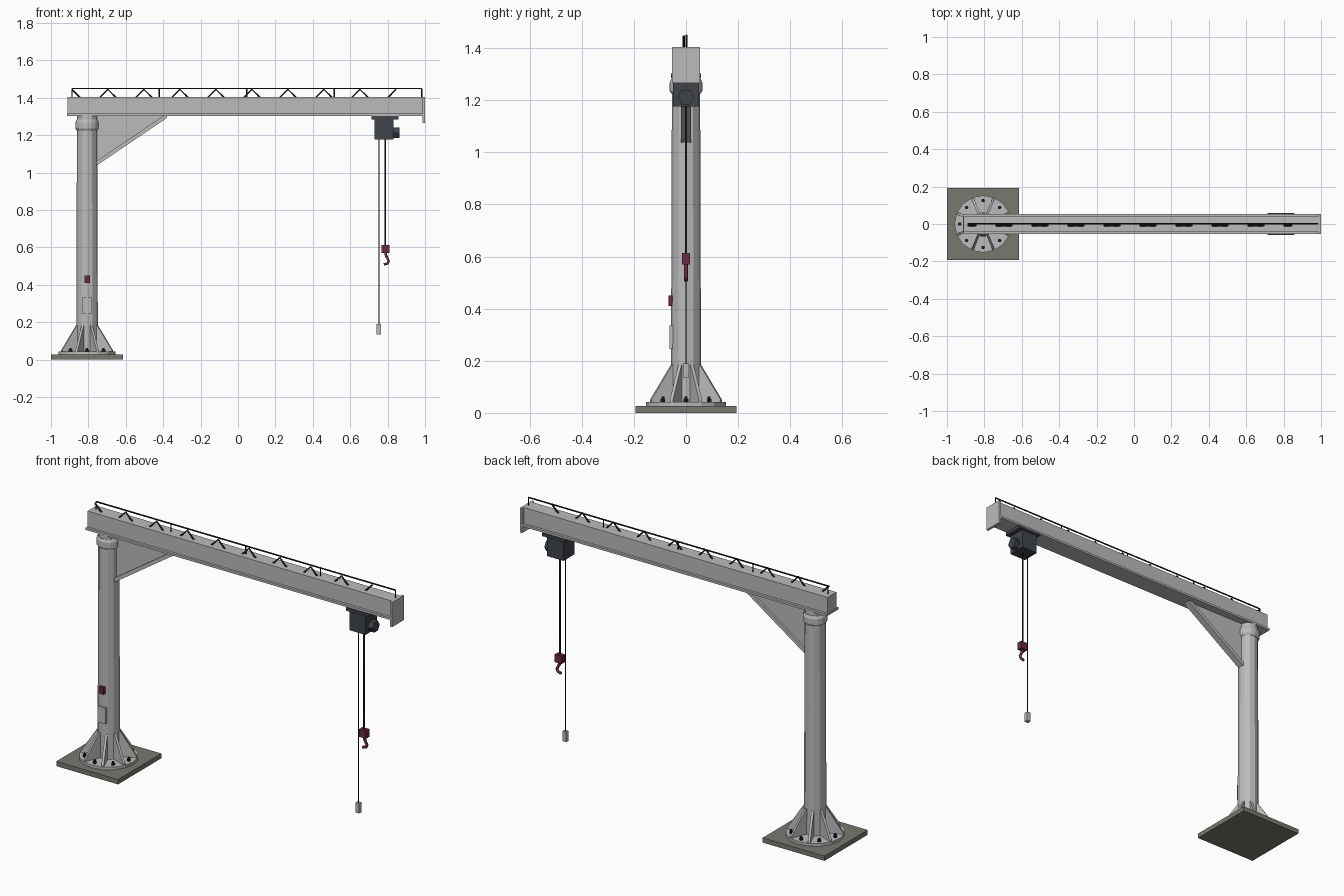
import bpy, bmesh, math
from mathutils import Vector, Matrix

if "Cube" in bpy.data.objects:
    bpy.data.objects.remove(bpy.data.objects["Cube"])

def mat(name, r, g, b):
    m = bpy.data.materials.new(name)
    m.diffuse_color = (r, g, b, 1)
    m.use_nodes = True
    m.node_tree.nodes["Principled BSDF"].inputs["Base Color"].default_value = m.diffuse_color
    return m

GREY = mat("light grey paint", .50, .50, .50)
BASE = mat("concrete grey", .19, .19, .16)
DARK = mat("dark slate", .05, .056, .068)
BLACK = mat("black", .012, .012, .014)
RED = mat("dark crimson", .15, .022, .06)
CX = -0.807  # column axis

def finish(bm, name, m):
    bmesh.ops.recalc_face_normals(bm, faces=bm.faces)
    me = bpy.data.meshes.new(name)
    bm.to_mesh(me)
    bm.free()
    me.materials.append(m)
    ob = bpy.data.objects.new(name, me)
    bpy.context.collection.objects.link(ob)
    return ob

def box(name, m, x0, x1, y0, y1, z0, z1):
    bm = bmesh.new()
    bmesh.ops.create_cube(bm, size=1)
    for v in bm.verts:
        v.co = ((x0 + x1) / 2 + v.co.x * (x1 - x0), (y0 + y1) / 2 + v.co.y * (y1 - y0),
                (z0 + z1) / 2 + v.co.z * (z1 - z0))
    return finish(bm, name, m)

def lathe(name, m, profile, n, cx=CX, cy=0, phase=0):
    """Faceted solid of revolution from (radius, z) points."""
    bm = bmesh.new()
    rings = [[bm.verts.new((cx + r * math.cos(phase + 2 * math.pi * i / n),
                            cy + r * math.sin(phase + 2 * math.pi * i / n), z))
              for i in range(n)] for r, z in profile]
    for a, b in zip(rings, rings[1:]):
        for i in range(n):
            bm.faces.new((a[i], a[(i + 1) % n], b[(i + 1) % n], b[i]))
    bm.faces.new(rings[0])
    bm.faces.new(rings[-1])
    return finish(bm, name, m)

def plate(name, m, pts, t, matrix=Matrix()):
    """Profile in XZ, thickness t centred on y = 0."""
    bm = bmesh.new()
    f = bm.faces.new([bm.verts.new((x, -t / 2, z)) for x, z in pts])
    ext = bmesh.ops.extrude_face_region(bm, geom=[f])["geom"]
    bmesh.ops.translate(bm, vec=(0, t, 0), verts=[v for v in ext if isinstance(v, bmesh.types.BMVert)])
    bm.transform(matrix)
    return finish(bm, name, m)

def tube(name, m, pts, r, res=1):
    cu = bpy.data.curves.new(name, 'CURVE')
    cu.dimensions = '3D'
    cu.bevel_depth = r
    cu.bevel_resolution = res
    cu.use_fill_caps = True
    sp = cu.splines.new('POLY')
    sp.points.add(len(pts) - 1)
    for p, c in zip(sp.points, pts):
        p.co = (*c, 1)
    cu.materials.append(m)
    ob = bpy.data.objects.new(name, cu)
    bpy.context.collection.objects.link(ob)
    return ob

# foundation, flange and column
box("foundation_plate", BASE, -1, -.614, -.193, .193, 0, .027)
lathe("base_flange", GREY, [(.153, .027), (.153, .042)], 16)
lathe("column", GREY, [(.058, .04), (.054, 1.305)], 12)
lathe("column_collar", GREY, [(.056, 1.225), (.063, 1.236), (.063, 1.267), (.056, 1.283)], 16)

# base stiffeners and anchor bolts
for i in range(8):
    a = i * math.pi / 4
    rot = Matrix.Translation((CX, 0, 0)) @ Matrix.Rotation(a + math.pi / 8, 4, 'Z')
    plate(f"base_gusset_{i}", GREY, [(.045, .04), (.147, .04), (.147, .05), (.06, .185), (.045, .185)], .013, rot)
    lathe(f"anchor_bolt_{i}", BLACK, [(.010, .04), (.010, .054), (.006, .054), (.006, .062)], 6,
          CX + .125 * math.cos(a), .125 * math.sin(a))

# control plates on the column
box("column_panel", GREY, -.832, -.783, -.064, -.045, .245, .335)
box("switch_box", RED, -.822, -.792, -.068, -.045, .41, .45)

# boom beam, bottom flange and end stop
box("boom_beam", GREY, -.912, .988, -.039, .039, 1.31, 1.405)
box("boom_bottom_flange", GREY, -.915, .988, -.053, .053, 1.303, 1.315)
box("boom_end_stop", GREY, .986, 1, -.053, .053, 1.266, 1.405)

# diagonal brace web and its edge flange
plate("brace_web", GREY, [(-.765, 1.304), (-.765, 1.05), (-.75, 1.05), (-.39, 1.3), (-.39, 1.304)], .014)
plate("brace_flange", GREY, [(-.762, 1.036), (-.752, 1.040), (-.38, 1.292), (-.38, 1.304), (-.398, 1.304), (-.762, 1.058)], .038)

# cable rail with posts
x0, x1 = -.888, .982
tube("cable_rail", BLACK, [(x0, .002, 1.449), (x1, .002, 1.449)], .004)
for i in range(5):
    x = x0 + (x1 - x0) * i / 4
    tube(f"rail_post_{i}", BLACK, [(x, .002, 1.40), (x, .002, 1.449)], .0035)

# festoon cable sagging between hangers
pts, step = [], .1925
for i in range(9):
    x = x0 + i * step
    for f, z in ((0, 1.445), (.24, 1.398), (.5, 1.375), (.76, 1.398)):
        pts.append((x + f * step, -.008, z))
pts.append((x0 + 9 * step, -.008, 1.445))
tube("festoon_cable", BLACK, pts, .005)

# hoist trolley, body and hexagonal motor
box("trolley_plate", DARK, .715, .858, -.058, .058, 1.285, 1.303)
box("hoist_body", DARK, .73, .832, -.05, .05, 1.176, 1.288)
motor = lathe("hoist_motor", DARK, [(.032, 0), (.032, .05)], 6, 0, 0, math.pi / 2)
motor.matrix_world = Matrix.Translation((.813, 0, 1.212)) @ Matrix.Rotation(math.pi / 2, 4, 'Y')

# lifting rope, hook block and hook
tube("lifting_rope", BLACK, [(.787, 0, 1.18), (.787, 0, .6)], .005)
box("hook_block", RED, .767, .81, -.015, .015, .57, .614)
tube("hook", RED, [(.788, 0, .575), (.792, 0, .555), (.806, 0, .527), (.799, 0, .514), (.78, 0, .509)], .008)

# pendant control
tube("pendant_cable", BLACK, [(.753, 0, 1.18), (.753, 0, .185)], .003)
box("pendant_control", GREY, .741, .765, -.011, .011, .135, .19)
